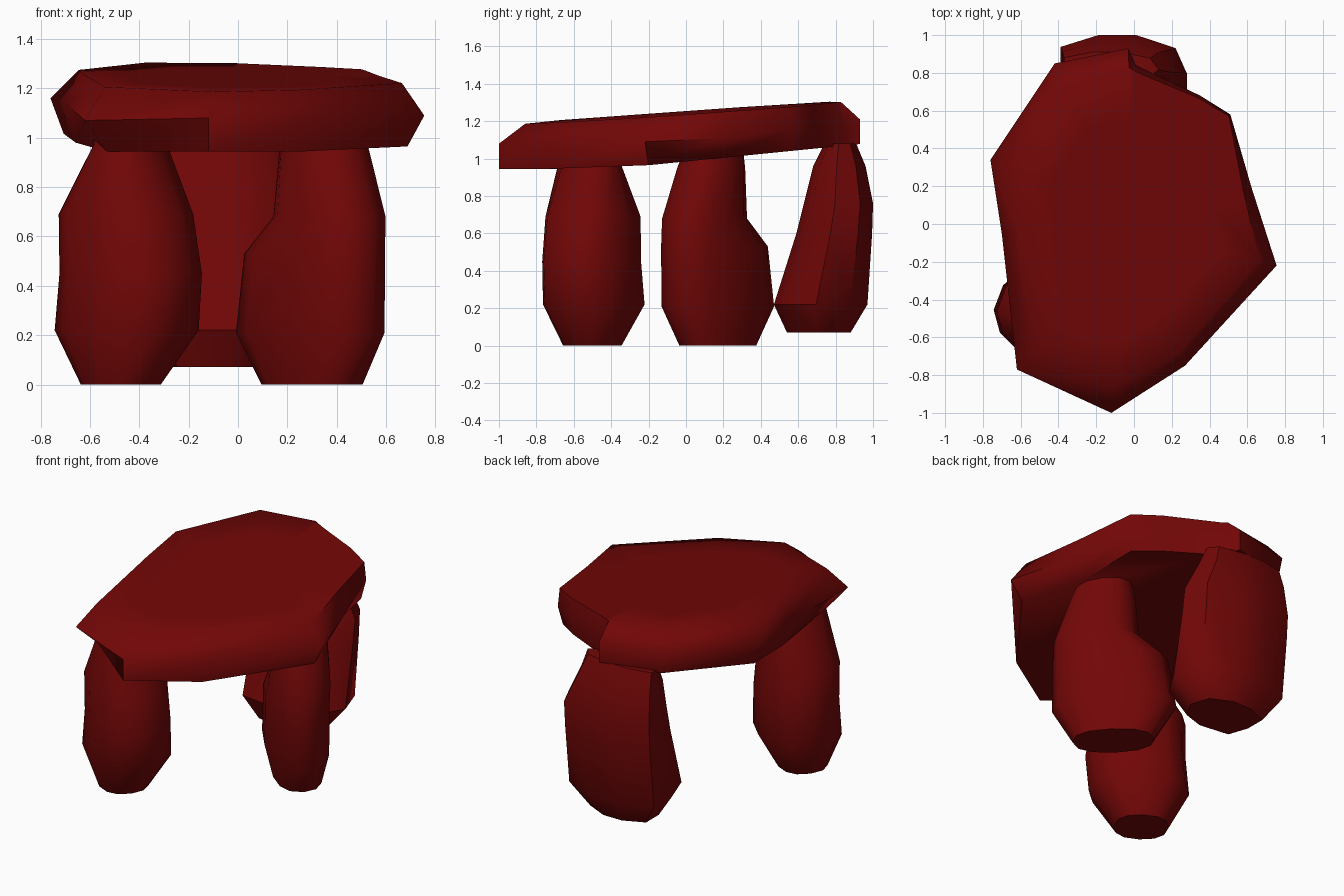
import bpy
import bmesh
from math import cos, sin, radians, pi, copysign
from mathutils import Matrix, Vector

cube = bpy.data.objects.get("Cube")
if cube:
    bpy.data.objects.remove(cube, do_unlink=True)

# One dark red stone colour
stone = bpy.data.materials.new("dark_red_stone")
stone.use_nodes = True
colour = (0.17, 0.002, 0.002, 1)
stone.diffuse_color = colour
shader = next(n for n in stone.node_tree.nodes if n.type == "BSDF_PRINCIPLED")
shader.inputs["Base Color"].default_value = colour


def loft(name, rings, matrix=Matrix.Identity(4), angle=40):
    """Skin a stack of equal-length point rings and cap both ends."""
    mesh = bpy.data.meshes.new(name)
    bm = bmesh.new()
    loops = [[bm.verts.new(matrix @ Vector(p)) for p in ring] for ring in rings]
    count = len(loops[0])
    for low, high in zip(loops, loops[1:]):
        for i in range(count):
            j = (i + 1) % count
            bm.faces.new((low[i], low[j], high[j], high[i]))
    bm.faces.new(loops[0][::-1])
    bm.faces.new(loops[-1])
    bmesh.ops.recalc_face_normals(bm, faces=bm.faces)
    bm.to_mesh(mesh)
    bm.free()
    mesh.materials.append(stone)
    obj = bpy.data.objects.new(name, mesh)
    bpy.context.collection.objects.link(obj)
    bpy.ops.object.select_all(action="DESELECT")
    obj.select_set(True)
    bpy.context.view_layer.objects.active = obj
    bpy.ops.object.shade_smooth_by_angle(angle=radians(angle))
    return obj


def rounded_outline(sides, squareness):
    """Unit outline between a circle and a square."""
    def bulge(value):
        return copysign(abs(value) ** squareness, value)
    steps = [2 * pi * i / sides for i in range(sides)]
    return [(bulge(cos(a)), bulge(sin(a))) for a in steps]


def upright(name, centre, turn, outline, levels):
    """Standing boulder: each level is z, u min, u max, v min, v max."""
    rings = []
    for z, u0, u1, v0, v1 in levels:
        mid_u, half_u = (u0 + u1) / 2, (u1 - u0) / 2
        mid_v, half_v = (v0 + v1) / 2, (v1 - v0) / 2
        rings.append([(mid_u + half_u * u, mid_v + half_v * v, z) for u, v in outline])
    place = Matrix.Translation((*centre, 0)) @ Matrix.Rotation(radians(turn), 4, "Z")
    return loft(name, rings, place)


boulder = rounded_outline(sides=12, squareness=0.85)

# Front right boulder
upright("front_upright", (-0.45, -0.5), -35, boulder, [
    (0, -0.18, 0.14, -0.16, 0.13),
    (0.22, -0.3, 0.29, -0.24, 0.25),
    (0.45, -0.28, 0.31, -0.23, 0.24),
    (0.69, -0.28, 0.27, -0.23, 0.23),
    (0.97, -0.11, 0.15, -0.18, 0.17),
    (1.05, -0.1, 0.13, -0.16, 0.15),
])

# Left slab, set diagonally, with a shoulder on its inner end
upright("side_upright", (0.3, 0.17), -45, boulder, [
    (0, -0.24, 0.24, -0.14, 0.14),
    (0.21, -0.37, 0.36, -0.19, 0.18),
    (0.53, -0.32, 0.36, -0.19, 0.18),
    (0.68, -0.15, 0.35, -0.18, 0.18),
    (0.95, -0.13, 0.25, -0.15, 0.17),
    (1.03, -0.12, 0.21, -0.14, 0.16),
])

# Back slab, broad and nearly flat behind
slab = [(-1, 0.66), (-0.4, 1), (0.2, 1), (0.82, 0.63), (1, -0.1), (0.7, -0.75),
        (0.1, -1), (-0.8, -0.85), (-1, -0.1)]
upright("back_upright", (-0.05, 0.73), 0, slab, [
    (0.07, -0.24, 0.2, -0.19, 0.15),
    (0.22, -0.34, 0.33, -0.26, 0.24),
    (0.6, -0.34, 0.33, -0.14, 0.265),
    (0.76, -0.34, 0.33, -0.1, 0.27),
    (0.96, -0.33, 0.23, -0.05, 0.23),
    (1.08, -0.32, 0.18, 0.01, 0.18),
])

# Capstone rim: x, y, z, then how far the top and bottom edges reach outwards
rim = [
    (-0.12, -1, 1.08, 0.86, 1),
    (0.27, -0.75, 1.08, 0.9, 1),
    (0.755, -0.22, 1.09, 0.88, 0.91),
    (0.62, 0.2, 1.11, 0.93, 0.85),
    (0.51, 0.58, 1.16, 0.985, 0.96),
    (0.35, 0.68, 1.16, 0.98, 0.97),
    (0.01, 0.84, 1.2, 0.96, 0.99),
    (-0.03, 0.93, 1.21, 0.89, 1),
    (-0.42, 0.85, 1.2, 0.9, 0.97),
    (-0.76, 0.34, 1.16, 0.85, 0.93),
    (-0.7, -0.05, 1.14, 0.88, 0.94),
    (-0.62, -0.77, 1.07, 0.87, 0.86),
]


def top_point(x, y):
    return (x, y, 1.245 + 0.07 * y - 0.015 * x)


def underside_point(x, y):
    return (x, y, max(0.945, 0.985 + 0.1 * y))


underside = [underside_point(x * b, y * b) for x, y, z, t, b in rim]
edge = [(x, y, z) for x, y, z, t, b in rim]
top = [top_point(x * t, y * t) for x, y, z, t, b in rim]
plateau = [top_point(x * 0.6, y * 0.6) for x, y, z, t, b in rim]
loft("capstone", [underside, edge, top, plateau], angle=58)
